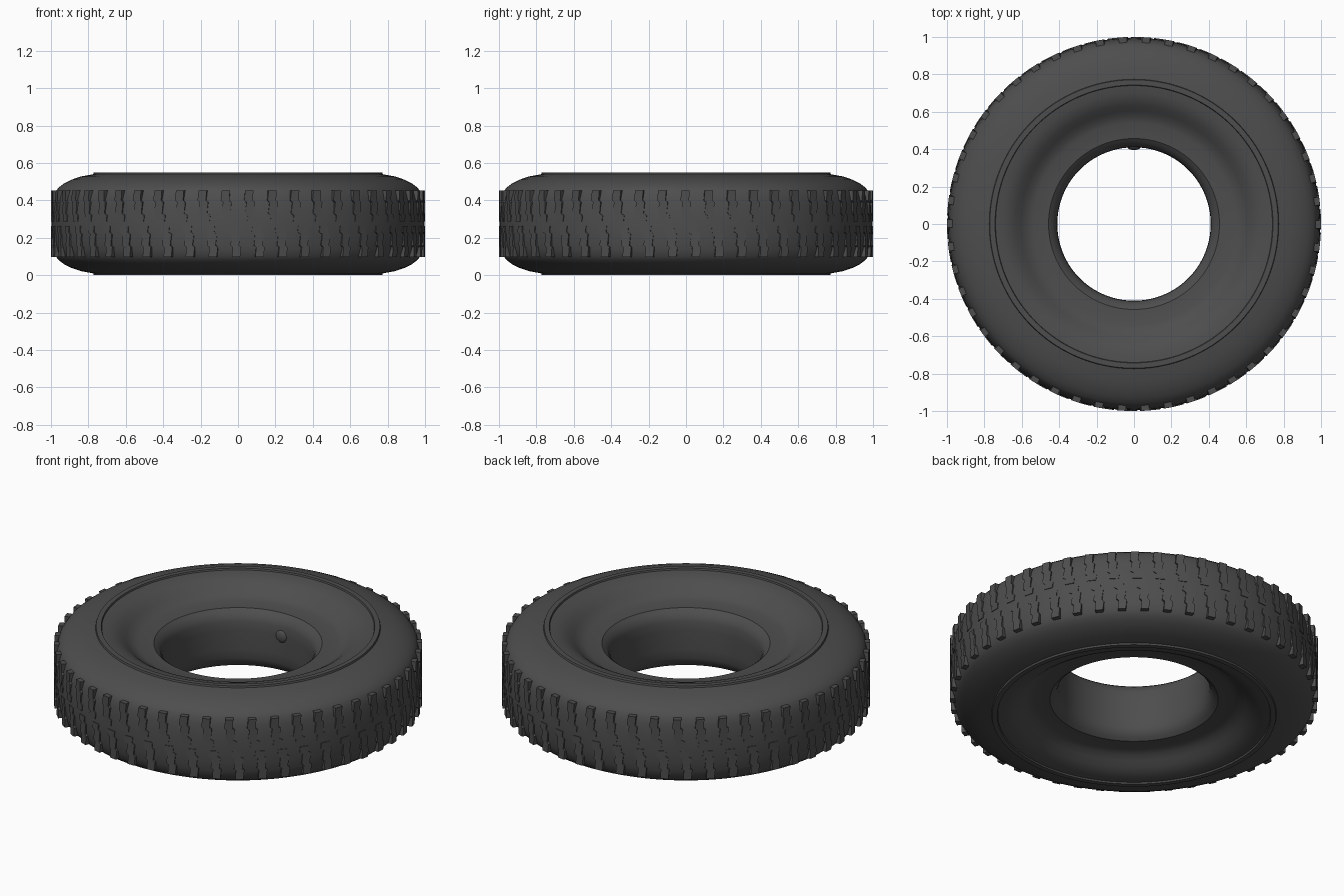
import bpy, bmesh, math
from mathutils import Vector

if "Cube" in bpy.data.objects:
    bpy.data.objects.remove(bpy.data.objects["Cube"])

H = 0.55          # tyre width (height while lying flat)
SEG = 144
LUGS = 50

rubber = bpy.data.materials.new("dark_rubber")
rubber.diffuse_color = (0.075, 0.075, 0.075, 1)
rubber.use_nodes = True
rubber.node_tree.nodes["Principled BSDF"].inputs["Base Color"].default_value = rubber.diffuse_color


def finish(name, bm, angle=30):
    bmesh.ops.recalc_face_normals(bm, faces=bm.faces)
    me = bpy.data.meshes.new(name)
    bm.to_mesh(me)
    bm.free()
    ob = bpy.data.objects.new(name, me)
    bpy.context.collection.objects.link(ob)
    me.materials.append(rubber)
    bpy.ops.object.select_all(action='DESELECT')
    ob.select_set(True)
    bpy.context.view_layer.objects.active = ob
    bpy.ops.object.shade_smooth_by_angle(angle=math.radians(angle))
    return ob


def polar(r, a, z):
    return Vector((r * math.cos(a), r * math.sin(a), z))


def lathe(name, profile):
    bm = bmesh.new()
    rings = [[bm.verts.new(polar(r, 2 * math.pi * i / SEG, z)) for r, z in profile]
             for i in range(SEG)]
    n = len(profile)
    for i in range(SEG):
        a, b = rings[i], rings[(i + 1) % SEG]
        for j in range(n):
            k = (j + 1) % n
            bm.faces.new((a[j], b[j], b[k], a[k]))
    return finish(name, bm)


# Carcass: upper half of the cross-section from tread centre to bore, mirrored
half = [(0.996, 0.30), (0.993, 0.36), (0.986, 0.41), (0.975, 0.448),
        (0.958, 0.470), (0.93, 0.491), (0.89, 0.511), (0.84, 0.528), (0.774, 0.540),
        (0.771, 0.550), (0.743, 0.550), (0.740, 0.541),            # raised ring
        (0.70, 0.536), (0.665, 0.525), (0.635, 0.508), (0.605, 0.484),
        (0.575, 0.462), (0.54, 0.451),                             # dished wall
        (0.457, 0.447), (0.438, 0.432), (0.422, 0.412), (0.412, 0.385),
        (0.410, 0.33)]                                             # bead and bore
profile = half + [(r, H - z) for r, z in reversed(half)]
lathe("tyre_body", profile)

# Tread lugs: stepped outline (arc offset, height above mid-plane), shoulder to centre
outline = [(-0.024, 0.178), (0.020, 0.178), (0.016, 0.125), (0.028, 0.115),
           (0.022, 0.055), (0.040, 0.045), (0.036, 0.012), (-0.014, 0.012),
           (-0.010, 0.045), (-0.026, 0.055), (-0.018, 0.115), (-0.030, 0.125)]


def tread_row(name, side, phase):
    bm = bmesh.new()
    for i in range(LUGS):
        c = 2 * math.pi * (i + phase) / LUGS
        outer = [bm.verts.new(polar(1.0, c + side * s, H / 2 + side * h)) for s, h in outline]
        inner = [bm.verts.new(polar(0.962, c + side * s, H / 2 + side * h)) for s, h in outline]
        bm.faces.new(outer)
        bm.faces.new(inner[::-1])
        for j in range(len(outline)):
            k = (j + 1) % len(outline)
            bm.faces.new((outer[j], inner[j], inner[k], outer[k]))
    return finish(name, bm)


tread_row("upper_tread_lugs", 1, 0.0)
tread_row("lower_tread_lugs", -1, 0.4)

# Valve boss on the bore, at the back
bm = bmesh.new()
bmesh.ops.create_uvsphere(bm, u_segments=20, v_segments=12, radius=0.036)
for v in bm.verts:
    v.co.y *= 0.45
    v.co += Vector((0, 0.412, 0.33))
finish("valve_boss", bm)
